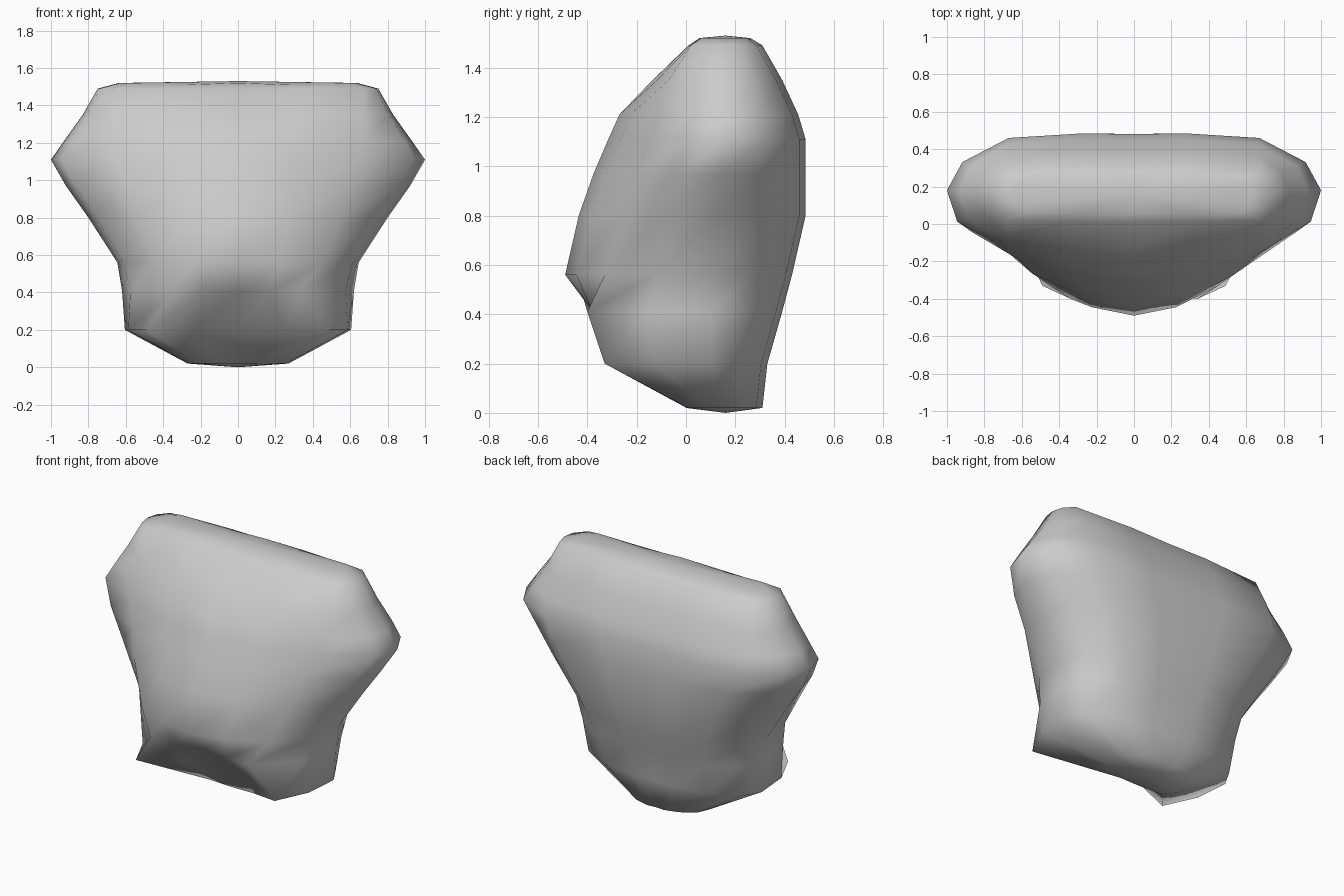
import bpy, bmesh

if "Cube" in bpy.data.objects:
    bpy.data.objects.remove(bpy.data.objects["Cube"])

# Per height: z, front y, front corner x/y, side x/y, back corner x, back y
sections = [
    (0.02, 0, .2, .01, .27, .16, .15, .31),
    (0.20, -.15, .49, -.33, .605, .1, .35, .33),
    (0.41, -.37, .34, -.40, .62, .1, .38, .39),
    (0.56, -.49, .45, -.33, .645, .1, .42, .43),
    (0.80, -.435, .55, -.26, .8, .12, .52, .485),
    (0.97, -.375, .6, -.2, .92, .13, .62, .485),
    (1.11, -.315, .66, -.14, 1, .18, .67, .485),
    (1.21, -.27, .68, -.11, .93, .18, .67, .455),
    (1.35, -.135, .67, -.07, .83, .17, .67, .39),
    (1.49, .01, .68, .02, .75, .16, .68, .31),
]
bm = bmesh.new()


def mix(a, b, t):
    return a + (b - a) * t


def half_profile(f, cx, cy, sx, sy, bx, b):
    by = b - .025
    return [(0, f), (cx * .5, mix(f, cy, .28)), (cx, cy),
            (mix(cx, sx, .84), mix(cy, sy, .48)), (sx, sy),
            (mix(bx, sx, .75), mix(sy, by, .54)), (bx, by),
            (bx * .4, b), (0, b - .005)]


def ring(z, half):
    full = half + [(-x, y) for x, y in half[-2:0:-1]]
    return [bm.verts.new((x, y, z)) for x, y in full]


def bridge(a, b):
    for i in range(len(a)):
        j = (i + 1) % len(a)
        bm.faces.new((a[i], a[j], b[j], b[i]))


def cap(r, z):
    c = bm.verts.new((0, .16, z))
    for i in range(len(r)):
        bm.faces.new((r[i], r[(i + 1) % len(r)], c))


# Body skin from hips to shoulders, closed by an inset shoulder crown
rings = [ring(s[0], half_profile(*s[1:])) for s in sections]
crown = [(x * .85, mix(.16, y, .7)) for x, y in half_profile(*sections[-1][1:])]
rings.append(ring(1.52, crown))
for v in rings[-1]:
    # Shallow dip beside the neck
    if .2 < abs(v.co.x) < .45:
        v.co.z = 1.51
for a, b in zip(rings, rings[1:]):
    bridge(a, b)
cap(rings[0], 0)
cap(rings[-1], 1.53)

bmesh.ops.recalc_face_normals(bm, faces=bm.faces)
for f in bm.faces:
    f.smooth = True
mesh = bpy.data.meshes.new("torso")
bm.to_mesh(mesh)
bm.free()
bpy.context.collection.objects.link(bpy.data.objects.new("torso", mesh))
